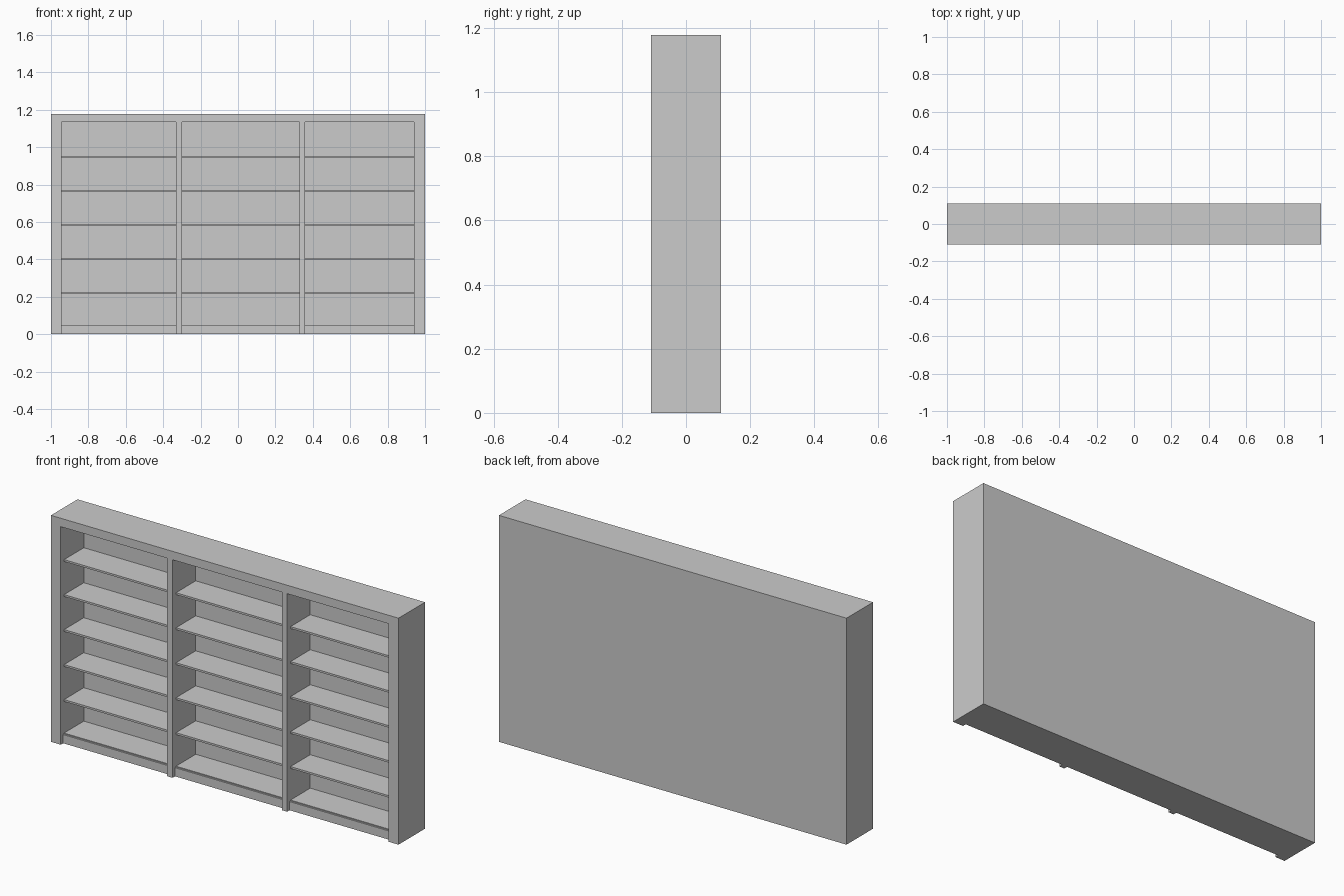
import bpy

if "Cube" in bpy.data.objects:
    bpy.data.objects.remove(bpy.data.objects["Cube"])


def box(name, x0, x1, y0, y1, z0, z1):
    """Add a box spanning the given limits."""
    bpy.ops.mesh.primitive_cube_add(
        size=1, location=((x0 + x1) / 2, (y0 + y1) / 2, (z0 + z1) / 2))
    ob = bpy.context.object
    ob.name = name
    ob.scale = (x1 - x0, y1 - y0, z1 - z0)
    bpy.ops.object.transform_apply(location=False, rotation=False, scale=True)
    return ob


FRONT, BACK, INNER_BACK = -0.109, 0.109, 0.081
PLINTH_FRONT, SHELF_FRONT = -0.089, -0.081
TOP, TOP_UNDER = 1.178, 1.134

# Outer carcass: sides, top and back panel
box("left_side", -1.0, -0.944, FRONT, BACK, 0, TOP)
box("right_side", 0.941, 1.0, FRONT, BACK, 0, TOP)
box("top_board", -0.944, 0.941, FRONT, BACK, TOP_UNDER, TOP)
box("back_panel", -0.944, 0.941, INNER_BACK, BACK, 0, TOP_UNDER)

# Upright dividers between the three bays
box("left_divider", -0.331, -0.30, FRONT, INNER_BACK, 0, TOP_UNDER)
box("right_divider", 0.329, 0.359, FRONT, INNER_BACK, 0, TOP_UNDER)

# Each bay: recessed plinth, floor board and five thin shelves
bays = {"left": (-0.944, -0.331), "middle": (-0.30, 0.329), "right": (0.359, 0.941)}
for bay, (x0, x1) in bays.items():
    box(f"{bay}_plinth", x0, x1, PLINTH_FRONT, SHELF_FRONT, 0, 0.045)
    box(f"{bay}_floor", x0, x1, SHELF_FRONT, INNER_BACK, 0, 0.05)
    for i in range(5):
        z = 0.214 + i * 0.182
        box(f"{bay}_shelf_{i + 1}", x0, x1, SHELF_FRONT, INNER_BACK, z, z + 0.01)
